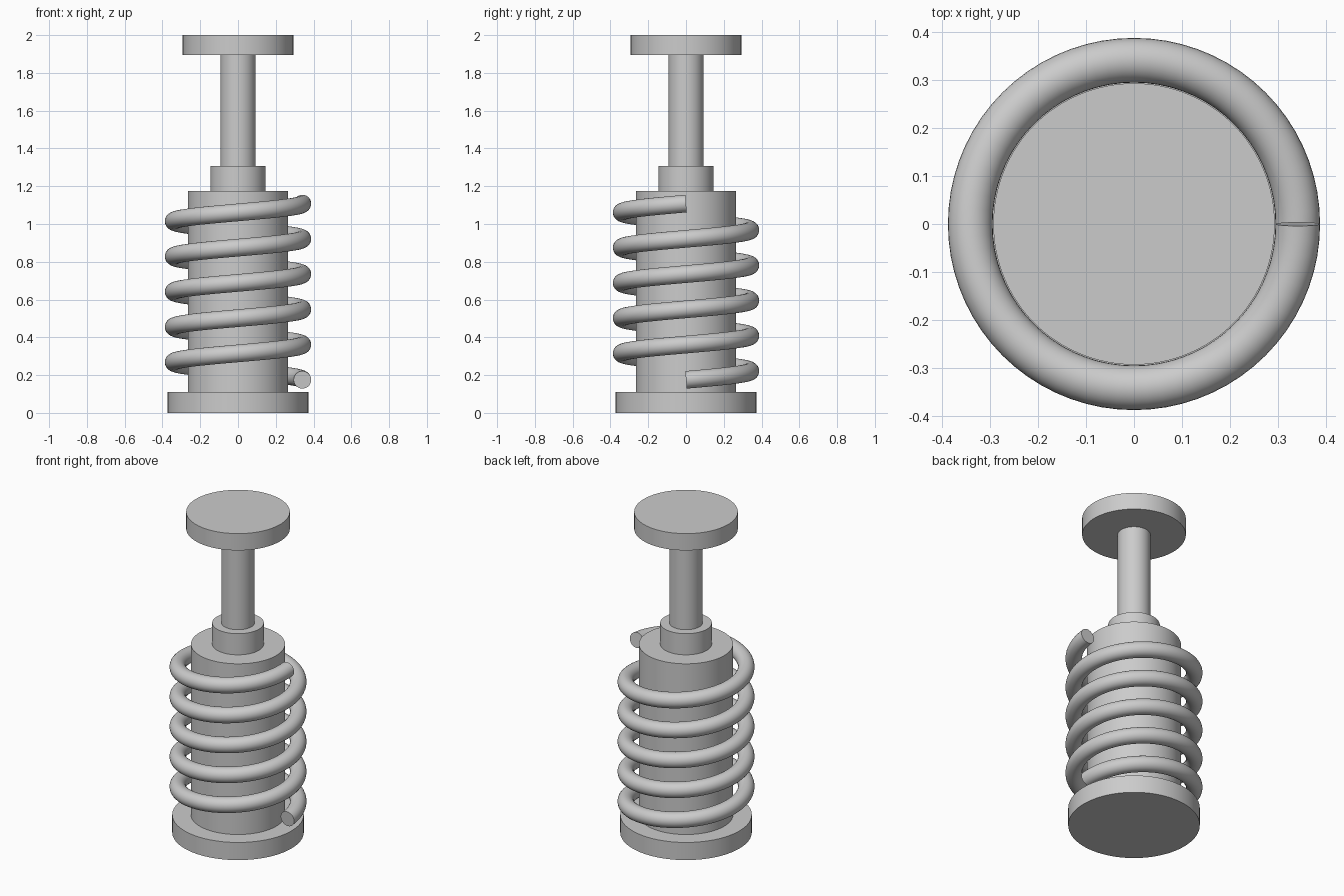
import bpy, bmesh, math
from mathutils import Vector

if "Cube" in bpy.data.objects:
    bpy.data.objects.remove(bpy.data.objects["Cube"])

grey = bpy.data.materials.new("plain grey")
grey.diffuse_color = (0.6, 0.6, 0.6, 1)
grey.use_nodes = True
grey.node_tree.nodes["Principled BSDF"].inputs["Base Color"].default_value = grey.diffuse_color


def finish(name, bm):
    bmesh.ops.recalc_face_normals(bm, faces=bm.faces[:])
    mesh = bpy.data.meshes.new(name)
    bm.to_mesh(mesh)
    bm.free()
    mesh.materials.append(grey)
    obj = bpy.data.objects.new(name, mesh)
    bpy.context.collection.objects.link(obj)
    bpy.ops.object.select_all(action='DESELECT')
    obj.select_set(True)
    bpy.context.view_layer.objects.active = obj
    bpy.ops.object.shade_smooth_by_angle(angle=math.radians(35))


def disc(name, radius, z0, z1):
    bm = bmesh.new()
    bmesh.ops.create_cone(bm, cap_ends=True, segments=96, radius1=radius,
                          radius2=radius, depth=z1 - z0)
    bmesh.ops.translate(bm, verts=bm.verts[:], vec=(0, 0, (z0 + z1) / 2))
    finish(name, bm)


def coil(name, radius, wire, z0, z1, turns, steps=72, sides=28):
    # Round wire swept along a helix, each section square to the path
    bm = bmesh.new()
    rings = []
    count = turns * steps
    slope = (z1 - z0) / (turns * math.tau)
    for i in range(count + 1):
        a = math.tau * i / steps
        out = Vector((math.cos(a), math.sin(a), 0))
        along = Vector((-radius * math.sin(a), radius * math.cos(a), slope)).normalized()
        up = out.cross(along)
        centre = out * radius + Vector((0, 0, z0 + slope * a))
        rings.append([bm.verts.new(centre + wire * (out * math.cos(t) + up * math.sin(t)))
                      for t in (math.tau * k / sides for k in range(sides))])
    for p, q in zip(rings, rings[1:]):
        for k in range(sides):
            n = (k + 1) % sides
            bm.faces.new((p[k], p[n], q[n], q[k]))
    bm.faces.new(rings[0])
    bm.faces.new(rings[-1])
    finish(name, bm)


# Stacked turned parts, bottom to top
disc("base_plate", 0.372, 0.0, 0.11)
disc("damper_body", 0.266, 0.11, 1.175)
disc("collar", 0.146, 1.175, 1.307)
disc("piston_rod", 0.093, 1.307, 1.895)
disc("top_plate", 0.293, 1.895, 2.0)

# Spring around the body
coil("spring", 0.341, 0.0465, 0.175, 1.108, 5)
